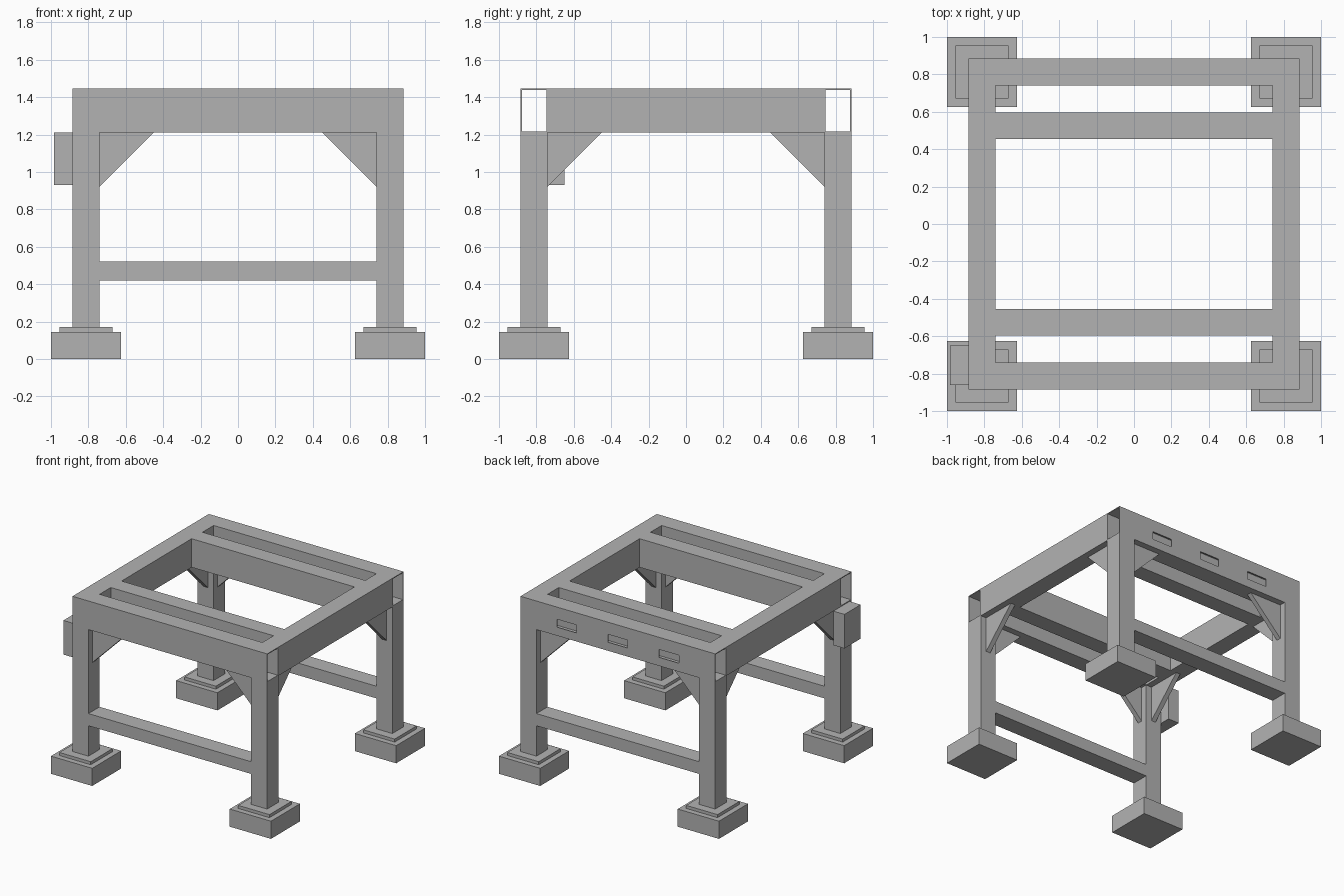
import bpy, bmesh

if "Cube" in bpy.data.objects:
    bpy.data.objects.remove(bpy.data.objects["Cube"])

steel = bpy.data.materials.new("grey_steel")
steel.diffuse_color = (0.45, 0.45, 0.45, 1)
steel.use_nodes = True
steel.node_tree.nodes["Principled BSDF"].inputs["Base Color"].default_value = steel.diffuse_color

INNER, OUTER = 0.74, 0.885        # post and beam faces, measured from the centre
BEAM_Z, TOP_Z = 1.21, 1.445       # underside and top of the upper frame
MID = (INNER + OUTER) / 2
WALL = 0.007


def finish(name, bm):
    bmesh.ops.recalc_face_normals(bm, faces=bm.faces)
    mesh = bpy.data.meshes.new(name)
    bm.to_mesh(mesh)
    bm.free()
    mesh.materials.append(steel)
    obj = bpy.data.objects.new(name, mesh)
    bpy.context.collection.objects.link(obj)
    return obj


def add_box(bm, xs, ys, zs):
    verts = bmesh.ops.create_cube(bm, size=1)["verts"]
    for v in verts:
        v.co = [lo + (c + 0.5) * (hi - lo)
                for c, (lo, hi) in zip(v.co, (xs, ys, zs))]


def box(name, xs, ys, zs):
    bm = bmesh.new()
    add_box(bm, xs, ys, zs)
    return finish(name, bm)


def span(sign, a, b):
    return sorted((sign * a, sign * b))


def gusset(name, sx, sy, along_x):
    """Triangular plate centred on the post, below the beam."""
    bm = bmesh.new()
    profile = [(INNER, BEAM_Z), (INNER, 0.92), (0.45, BEAM_Z)]
    verts = []
    for t in (-0.02, 0.02):
        for r, z in profile:
            x, y = (r, MID + t) if along_x else (MID + t, r)
            verts.append(bm.verts.new((sx * x, sy * y, z)))
    bm.faces.new(verts[:3])
    bm.faces.new(verts[3:])
    for i in range(3):
        j = (i + 1) % 3
        bm.faces.new((verts[i], verts[j], verts[j + 3], verts[i + 3]))
    return finish(name, bm)


def tube(name, ys):
    """Open-ended rectangular tube running along x."""
    bm = bmesh.new()
    loops = []
    for inset in (0, WALL):
        y0, y1 = ys[0] + inset, ys[1] - inset
        z0, z1 = BEAM_Z + inset, TOP_Z - inset
        for x in (-OUTER, OUTER):
            loops.append([bm.verts.new((x, y, z)) for y, z in
                          ((y0, z0), (y1, z0), (y1, z1), (y0, z1))])
    out_l, out_r, in_l, in_r = loops
    for a, b in ((out_l, out_r), (out_r, in_r), (in_r, in_l), (in_l, out_l)):
        for i in range(4):
            j = (i + 1) % 4
            bm.faces.new((a[i], a[j], b[j], b[i]))
    return finish(name, bm)


# Footings, base plates, posts and corner gussets
for sx, side in ((-1, "left"), (1, "right")):
    for sy, end in ((-1, "front"), (1, "back")):
        tag = f"{end}_{side}"
        box(f"footing_{tag}", span(sx, 0.625, 1), span(sy, 0.625, 1), (0, 0.145))
        box(f"base_plate_{tag}", span(sx, 0.67, 0.955), span(sy, 0.67, 0.955),
            (0.145, 0.17))
        box(f"post_{tag}", span(sx, INNER, OUTER), span(sy, INNER, OUTER),
            (0.17, BEAM_Z))
        gusset(f"gusset_x_{tag}", sx, sy, True)
        gusset(f"gusset_y_{tag}", sx, sy, False)

# Side beams
for sx, side in ((-1, "left"), (1, "right")):
    box(f"side_beam_{side}", span(sx, INNER, OUTER), (-INNER, INNER), (BEAM_Z, TOP_Z))

# Hollow end beams, inner cross beams and lower rails
beams = {}
for sy, end in ((-1, "front"), (1, "back")):
    beams[end] = tube(f"hollow_beam_{end}", span(sy, INNER, OUTER))
    box(f"cross_beam_{end}", (-INNER, INNER), span(sy, 0.455, 0.595), (BEAM_Z, TOP_Z))
    box(f"lower_rail_{end}", (-INNER, INNER), span(sy, INNER, OUTER), (0.42, 0.52))

# Three slots through the outer wall of the back beam
bm = bmesh.new()
for x in (-0.465, 0, 0.465):
    add_box(bm, (x - 0.09, x + 0.09), (OUTER - 0.03, OUTER + 0.03), (1.28, 1.345))
cutter = finish("slot_cutter", bm)
cutter.hide_render = True
cutter.hide_viewport = True
cut = beams["back"].modifiers.new("slots", "BOOLEAN")
cut.operation = "DIFFERENCE"
cut.solver = "EXACT"
cut.object = cutter

# Control box on the left post
box("control_box", (-0.985, -OUTER), (-0.86, -0.65), (0.93, BEAM_Z))
